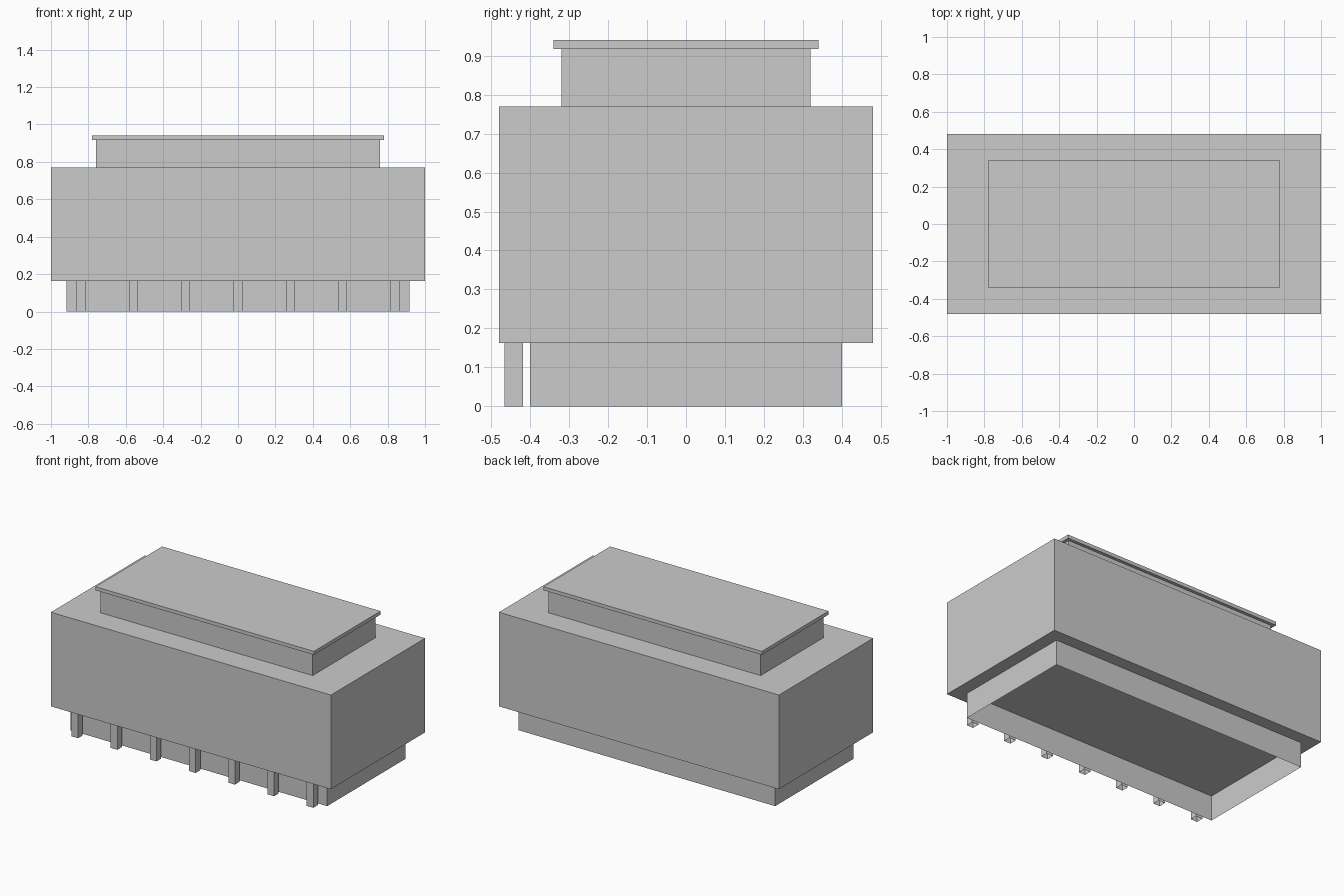
import bpy
import bmesh
from mathutils import Matrix

cube = bpy.data.objects.get("Cube")
if cube:
    bpy.data.objects.remove(cube, do_unlink=True)

# Single plain wall colour
GREY = (0.6, 0.6, 0.6, 1.0)
grey = bpy.data.materials.new("plain_grey")
grey.use_nodes = True
grey.diffuse_color = GREY
grey.node_tree.nodes["Principled BSDF"].inputs["Base Color"].default_value = GREY


def box(name, size_x, size_y, z_low, z_high, x=0.0, y=0.0, hollow=False):
    """Box between two heights; a hollow one keeps only its side walls."""
    bm = bmesh.new()
    bmesh.ops.create_cube(bm, size=1.0)
    if hollow:
        ends = [f for f in bm.faces if abs(f.normal.z) > 0.5]
        bmesh.ops.delete(bm, geom=ends, context="FACES_ONLY")
    height = z_high - z_low
    bm.transform(Matrix.Diagonal((size_x, size_y, height, 1.0)))
    mesh = bpy.data.meshes.new(name)
    bm.to_mesh(mesh)
    bm.free()
    mesh.materials.append(grey)
    obj = bpy.data.objects.new(name, mesh)
    obj.location = (x, y, z_low + height / 2)
    bpy.context.collection.objects.link(obj)
    return obj


FLOOR, ROOF, CAP, TOP = 0.162, 0.77, 0.917, 0.94

# Recessed ground storey, open underneath
box("ground_storey_walls", 1.834, 0.8, 0.0, FLOOR, hollow=True)

# Overhanging main block
box("main_block", 2.0, 0.96, FLOOR, ROOF)

# Rooftop storey and its thin overhanging slab
box("rooftop_storey", 1.516, 0.64, ROOF, CAP)
box("roof_slab", 1.56, 0.68, CAP, TOP)

# Row of front columns under the overhang, open underneath
for i in range(7):
    box(f"front_column_{i + 1}", 0.047, 0.047, 0.0, FLOOR,
        x=(i - 3) * 0.28, y=-0.442, hollow=True)
